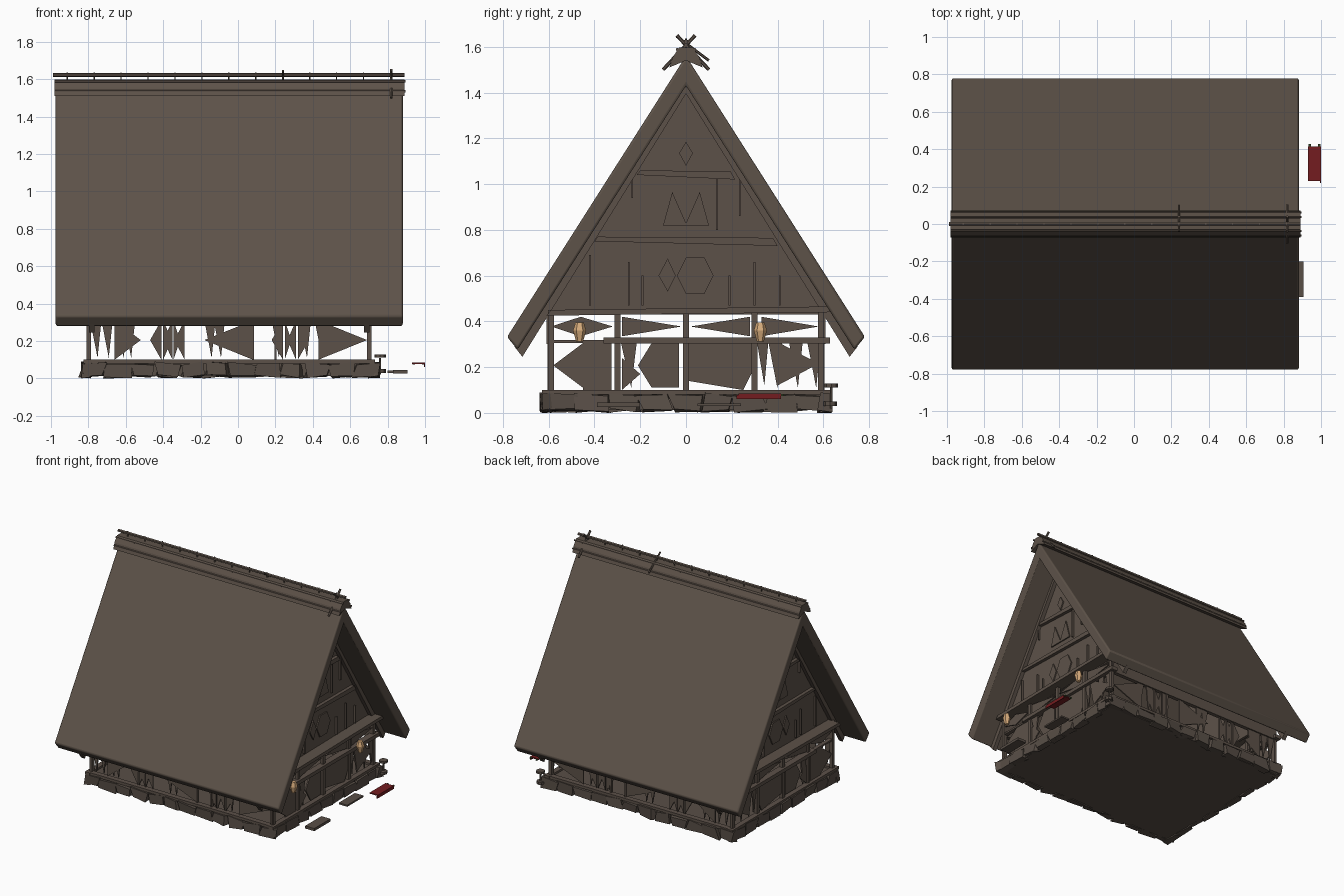
import bpy, bmesh, math, random
from mathutils import Vector

random.seed(4)
if "Cube" in bpy.data.objects:
    bpy.data.objects.remove(bpy.data.objects["Cube"], do_unlink=True)

CX = -0.047          # centre of the house along its ridge
ROOF, WALL, DEEP = 0.928, 0.75, 0.595


def material(name, r, g, b):
    m = bpy.data.materials.new(name)
    m.use_nodes = True
    m.diffuse_color = (r, g, b, 1)
    m.node_tree.nodes["Principled BSDF"].inputs["Base Color"].default_value = (r, g, b, 1)
    m.node_tree.nodes["Principled BSDF"].inputs["Roughness"].default_value = 0.9
    return m


THATCH = material("thatch brown", 0.11, 0.085, 0.066)
WOOD = material("weathered wood", 0.108, 0.083, 0.066)
STONE = material("dark stone", 0.098, 0.077, 0.062)
RED = material("red cloth", 0.175, 0.012, 0.014)
PAPER = material("lantern paper", 0.68, 0.41, 0.2)
GREEN = material("leaf green", 0.04, 0.07, 0.025)


def finish(name, bm, mat):
    bmesh.ops.recalc_face_normals(bm, faces=bm.faces)
    me = bpy.data.meshes.new(name)
    bm.to_mesh(me)
    bm.free()
    me.materials.append(mat)
    ob = bpy.data.objects.new(name, me)
    bpy.context.collection.objects.link(ob)
    return ob


def add_prism(bm, points, axis, lo, hi):
    """Extrude a 2D outline (u, z) along x or y between lo and hi."""
    def place(u, z, d):
        return (d, u, z) if axis == "x" else (u, d, z)
    a = [bm.verts.new(place(u, z, lo)) for u, z in points]
    b = [bm.verts.new(place(u, z, hi)) for u, z in points]
    bm.faces.new(a)
    bm.faces.new(b[::-1])
    for i in range(len(a)):
        j = (i + 1) % len(a)
        bm.faces.new((a[j], a[i], b[i], b[j]))


def prisms(name, outlines, axis, lo, hi, mat):
    bm = bmesh.new()
    for o in outlines:
        add_prism(bm, o, axis, lo, hi)
    return finish(name, bm, mat)


def rect(u0, u1, z0, z1):
    return [(u0, z0), (u1, z0), (u1, z1), (u0, z1)]


def box(name, x0, x1, y0, y1, z0, z1, mat):
    return prisms(name, [rect(y0, y1, z0, z1)], "x", x0, x1, mat)


def rod(name, p, q, radius, mat, sides=6, tip=None):
    p, q = Vector(p), Vector(q)
    bm = bmesh.new()
    bmesh.ops.create_cone(bm, cap_ends=True, segments=sides, radius1=radius,
                          radius2=tip or radius, depth=(q - p).length)
    turn = (q - p).to_track_quat("Z", "Y").to_matrix()
    bmesh.ops.rotate(bm, verts=bm.verts, matrix=turn)
    bmesh.ops.translate(bm, verts=bm.verts, vec=(p + q) / 2)
    return finish(name, bm, mat)


def spike(base, tip, z0, z1):
    return [(base, z0), (base, z1), (tip, (z0 + z1) / 2)]


def tooth(c, w, z0, z1):
    return [(c - w / 2, z1), (c + w / 2, z1), (c + w * 0.15, z0)]


# Thatched roof: one soft-edged chevron
roof = prisms("thatched_roof", [[(-0.782, 0.332), (0, 1.56), (0.782, 0.332),
                                 (0.736, 0.276), (0, 1.43), (-0.736, 0.276)]],
              "x", CX - ROOF, CX + ROOF, THATCH)
bevel = roof.modifiers.new("soft_edges", "BEVEL")
bevel.width, bevel.segments = 0.01, 2
bpy.context.view_layer.objects.active = roof
roof.select_set(True)
bpy.ops.object.shade_smooth_by_angle(angle=math.radians(30))
roof.select_set(False)

# Ridge cap, poles and pegs
x0, x1 = CX - 0.935, CX + 0.937
prisms("ridge_cap", [[(-0.072, 1.51), (-0.058, 1.555), (-0.03, 1.597), (0.03, 1.597),
                      (0.058, 1.555), (0.072, 1.51), (0, 1.54)]], "x", x0, x1, THATCH)
for y, z in ((-0.062, 1.535), (0.062, 1.535), (-0.038, 1.588), (0.038, 1.588)):
    rod("ridge_side_pole", (x0, y, z), (x1 + 0.006, y, z), 0.007, WOOD)
rod("ridge_top_pole", (-0.99, 0, 1.622), (x1, 0, 1.622), 0.011, WOOD)
for i in range(13):
    x = -0.913 + i * 0.144
    rod("ridge_peg", (x, 0, 1.58), (x, 0, 1.636), 0.004, WOOD)
for s in (-1, 1):
    rod("crossed_stick", (0.82, s * 0.1, 1.5), (0.82, -s * 0.04, 1.65), 0.008, WOOD)
rod("loose_stick", (0.24, 0.1, 1.54), (0.24, -0.04, 1.645), 0.006, WOOD)

# Gable ends and end walls
for s in (-1, 1):
    x = CX + s * WALL
    RECESS = -0.03

    def layer(name, outlines, out, thick):
        a, b = sorted((x + s * out, x + s * (out + thick)))
        prisms(name, outlines, "x", a, b, WOOD)

    layer("gable_wall", [[(-0.6, 0.43), (0.6, 0.43), (0, 1.42)]], RECESS - 0.02, 0.02)
    for t in (-1, 1):
        layer("barge_board", [[(0, 1.47), (t * 0.75, 0.29), (t * 0.715, 0.245), (0, 1.395)]],
              RECESS, 0.03)
    for z, half in ((0.75, 0.4), (1.04, 0.215)):
        layer("gable_beam", [[(-half, z), (half, z - 0.02), (half - 0.02, z + 0.015),
                              (-half + 0.015, z + 0.02)]], RECESS, 0.025)
    # Slats and window ornaments on the gable
    slats = [(-0.42, 0.47, 0.69), (-0.25, 0.47, 0.66), (-0.19, 0.47, 0.6), (0.19, 0.47, 0.6),
             (0.3, 0.47, 0.66), (0.41, 0.47, 0.6), (0.135, 0.8, 1.02), (0.235, 0.86, 1.02),
             (-0.235, 0.94, 1.02)]
    layer("gable_slats", [rect(y - 0.004, y + 0.004, a, b) for y, a, b in slats], RECESS, 0.015)
    layer("top_window", [[(0, 1.08), (0.03, 1.135), (0, 1.185), (-0.03, 1.135)]], RECESS, 0.009)
    layer("middle_window", [[(-0.1, 0.82), (0.1, 0.82), (0.06, 0.965), (0, 0.83), (-0.06, 0.965)]],
          RECESS, 0.009)
    layer("lower_window", [[(-0.04, 0.6), (0, 0.52), (0.08, 0.52), (0.12, 0.6), (0.08, 0.68), (0, 0.68)],
                           [(-0.12, 0.6), (-0.08, 0.53), (-0.045, 0.6), (-0.08, 0.675)]], RECESS, 0.009)
    # Beams and broken wall panels below
    layer("tie_beam", [[(-0.61, 0.425), (0.63, 0.44), (0.63, 0.465), (-0.59, 0.45)]], -0.04, 0.1)
    layer("lintel", [rect(-0.36, 0.63, 0.303, 0.33)], -0.02, 0.05)
    layer("lintel_end", [rect(-0.6, -0.36, 0.305, 0.318)], -0.02, 0.03)
    layer("end_panels", [spike(-0.45, -0.58, 0.11, 0.305), rect(-0.45, -0.325, 0.1, 0.31),
                         tooth(-0.25, 0.07, 0.11, 0.31), rect(-0.15, -0.03, 0.11, 0.305),
                         spike(-0.15, -0.21, 0.11, 0.305), spike(-0.28, -0.2, 0.1, 0.24),
                         [(0.01, 0.305), (0.3, 0.31), (0.3, 0.2), (0.25, 0.1), (0.01, 0.14)],
                         tooth(0.335, 0.05, 0.12, 0.31), spike(0.4, 0.58, 0.12, 0.31)]
          + [tooth(c, 0.06, 0.11, 0.31) for c in (0.39, 0.48, 0.56)], -0.005, 0.01)
    layer("transom_panels", [spike(b, t, 0.335, 0.42) for b, t in
                             ((-0.46, -0.32), (-0.46, -0.59), (-0.28, -0.02),
                              (0.28, 0.02), (0.33, 0.58))], -0.005, 0.01)
    for y in (-0.59, -0.3, 0, 0.3, 0.59):
        box("end_post", x - 0.012, x + 0.012, y - 0.013, y + 0.013, 0.09, 0.45, WOOD)

# Long walls under the eaves
for s in (-1, 1):
    y = s * DEEP
    shapes = [spike(b, t, 0.1, 0.31) for b, t in
              ((-0.66, -0.52), (-0.41, -0.47), (-0.4, -0.355), (-0.35, -0.4), (-0.345, -0.31),
               (-0.285, -0.34), (0.08, -0.18), (0.24, 0.18), (0.25, 0.285), (0.31, 0.265),
               (0.32, 0.38), (0.43, 0.69))]
    shapes += [tooth(c, 0.06, 0.11, 0.31) for c in
               (-0.76, -0.7, -0.62, -0.58, -0.15, -0.1, 0.21, 0.36, 0.44)]
    prisms("long_wall_panels", shapes, "y", y - 0.005, y + 0.005, WOOD)
    box("wall_plate", CX - WALL, CX + WALL, y - 0.015, y + 0.015, 0.3, 0.44, WOOD)
    for x in (-0.795, 0.08, 0.2, 0.7):
        box("long_wall_post", x - 0.006, x + 0.006, y - 0.01, y + 0.01, 0.09, 0.32, WOOD)

# Foundation floor, sill boards and rough edge stones
box("foundation", CX - 0.765, CX + 0.765, -0.605, 0.605, 0.012, 0.085, STONE)
for s in (-1, 1):
    box("long_sill", CX - 0.78, CX + 0.78, s * 0.605 - 0.02, s * 0.605 + 0.02, 0.08, 0.1, WOOD)
    box("end_sill", CX + s * 0.76 - 0.02, CX + s * 0.76 + 0.02, -0.63, 0.63, 0.08, 0.1, WOOD)


def stones(name, count, start, step, size):
    bm = bmesh.new()
    for i in range(count):
        made = bmesh.ops.create_cube(bm, size=1)["verts"]
        centre = Vector(start) + Vector(step) * i
        for v in made:
            v.co = centre + Vector([c * d * random.uniform(0.6, 1.15) for c, d in zip(v.co, size)])
            v.co.z = max(v.co.z, 0)
    finish(name, bm, STONE)


for s in (-1, 1):
    stones("long_edge_stones", 12, (CX - 0.73, s * 0.607, 0.045), (0.1327, 0, 0), (0.14, 0.06, 0.08))
    stones("end_edge_stones", 9, (CX + s * 0.765, -0.55, 0.045), (0, 0.1375, 0), (0.05, 0.15, 0.08))

# Paper lanterns hanging at the entrance end
for y in (-0.465, 0.325):
    rod("lantern_lower_half", (0.785, y, 0.312), (0.785, y, 0.36), 0.015, PAPER, tip=0.029)
    rod("lantern_upper_half", (0.785, y, 0.36), (0.785, y, 0.395), 0.029, PAPER, tip=0.018)

# Garden pieces in front of the entrance
box("bench_top", 0.93, 1.0, 0.23, 0.415, 0.076, 0.084, RED)
box("bench_front", 0.994, 1.0, 0.22, 0.415, 0.06, 0.078, RED)
for x in (0.94, 0.99):
    box("bench_leaf", x - 0.006, x + 0.006, 0.415, 0.428, 0.074, 0.082, GREEN)
box("long_step_stone", 0.83, 0.905, -0.39, -0.2, 0.025, 0.045, STONE)
box("short_step_stone", 0.8, 0.87, 0.05, 0.24, 0.03, 0.042, STONE)
rod("basin_stem", (0.76, 0.635, 0.02), (0.76, 0.635, 0.11), 0.006, STONE)
rod("basin_top", (0.76, 0.635, 0.112), (0.76, 0.635, 0.128), 0.03, STONE, 8)
rod("basin_foot", (0.76, 0.63, 0.03), (0.76, 0.63, 0.05), 0.03, STONE, 8)
